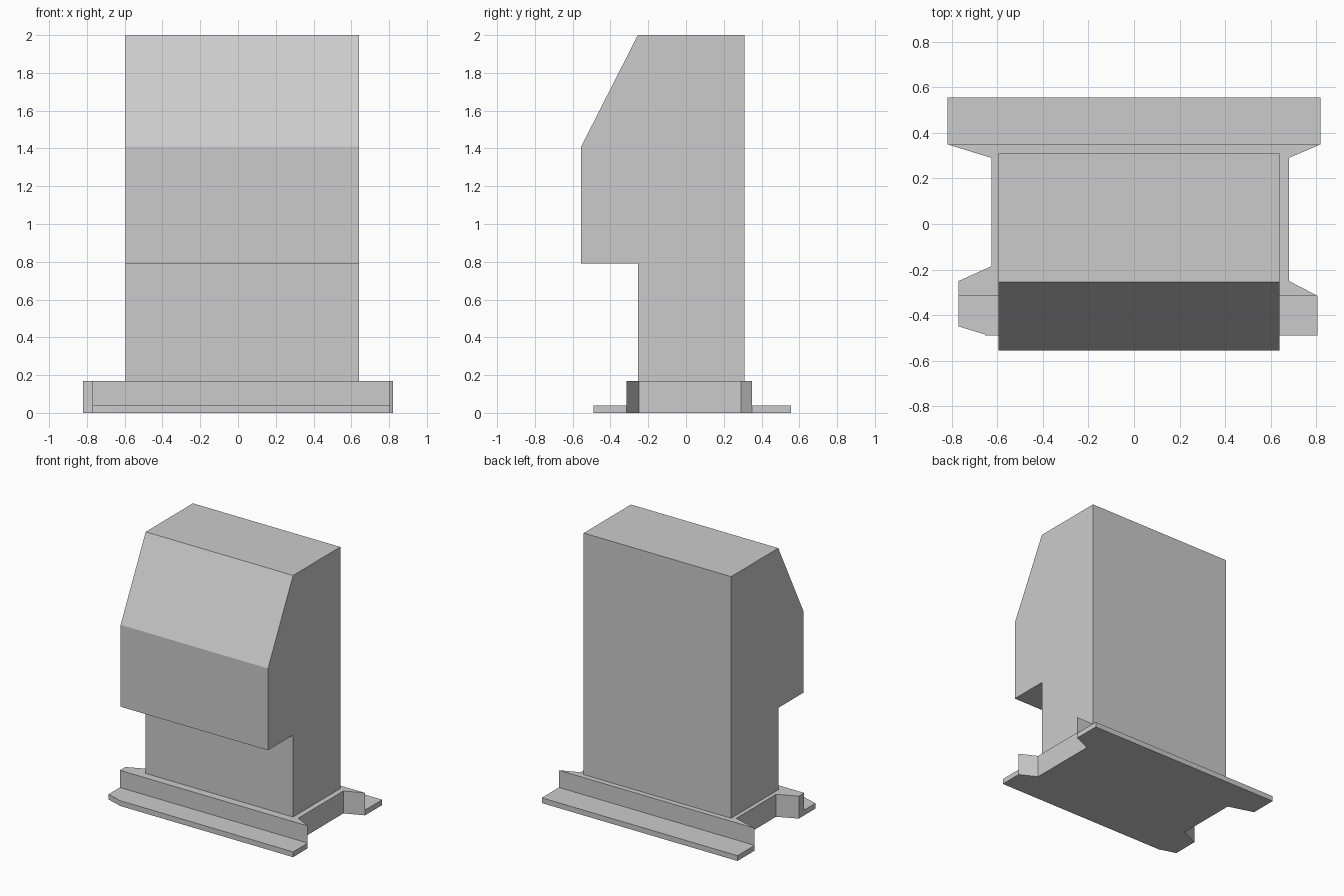
import bpy, bmesh
from mathutils import Vector

if "Cube" in bpy.data.objects:
    bpy.data.objects.remove(bpy.data.objects["Cube"])


def finish(bm, name):
    bmesh.ops.recalc_face_normals(bm, faces=bm.faces)
    mesh = bpy.data.meshes.new(name)
    bm.to_mesh(mesh)
    bm.free()
    obj = bpy.data.objects.new(name, mesh)
    bpy.context.collection.objects.link(obj)
    return obj


def extrude(bm, face, offset):
    """Solidify one face along an offset and return the far cap."""
    geom = bmesh.ops.extrude_face_region(bm, geom=[face])["geom"]
    verts = [g for g in geom if isinstance(g, bmesh.types.BMVert)]
    bmesh.ops.translate(bm, verts=verts, vec=Vector(offset))
    return next(g for g in geom if isinstance(g, bmesh.types.BMFace))


# Cabinet: side profile (y, z) with overhanging front and sloped face
X0, X1 = -0.595, 0.64
profile = [(-0.255, 0.17), (0.31, 0.17), (0.31, 2.0), (-0.255, 2.0),
           (-0.555, 1.41), (-0.555, 0.79), (-0.255, 0.79)]
bm = bmesh.new()
side = bm.faces.new([bm.verts.new((X0, y, z)) for y, z in profile])
extrude(bm, side, (X1 - X0, 0, 0))
finish(bm, "cabinet")

# Base: one notched outline, thin foot plate with front and back ledges
PLATE, PLINTH = 0.04, 0.17
outline = [(-0.82, 0.555), (-0.82, 0.35), (-0.625, 0.29), (-0.625, -0.185),
           (-0.77, -0.25), (-0.77, -0.45), (-0.655, -0.485), (-0.655, -0.49),
           (0.805, -0.49), (0.805, -0.315), (0.68, -0.25), (0.68, 0.29),
           (0.82, 0.35), (0.82, 0.555)]
bm = bmesh.new()
foot = bm.faces.new([bm.verts.new((x, y, 0)) for x, y in outline])
top = extrude(bm, foot, (0, 0, PLATE))

# Split the plate top where the ledges meet the plinth, then raise the middle
for y in (-0.315, 0.35):
    faces = [f for f in bm.faces if all(abs(v.co.z - PLATE) < 1e-4 for v in f.verts)]
    geom = set(faces) | {e for f in faces for e in f.edges} | {v for f in faces for v in f.verts}
    bmesh.ops.bisect_plane(bm, geom=list(geom), dist=1e-5,
                           plane_co=(0, y, 0), plane_no=(0, 1, 0))
middle = next(f for f in bm.faces
              if all(abs(v.co.z - PLATE) < 1e-4 and -0.32 < v.co.y < 0.36 for v in f.verts))
extrude(bm, middle, (0, 0, PLINTH - PLATE))
# The extrusion can leave the source face behind inside the solid
inner = [f for f in bm.faces if all(abs(v.co.z - PLATE) < 1e-4
                                    and -0.32 < v.co.y < 0.36 for v in f.verts)]
bmesh.ops.delete(bm, geom=inner, context='FACES_ONLY')
finish(bm, "base")
